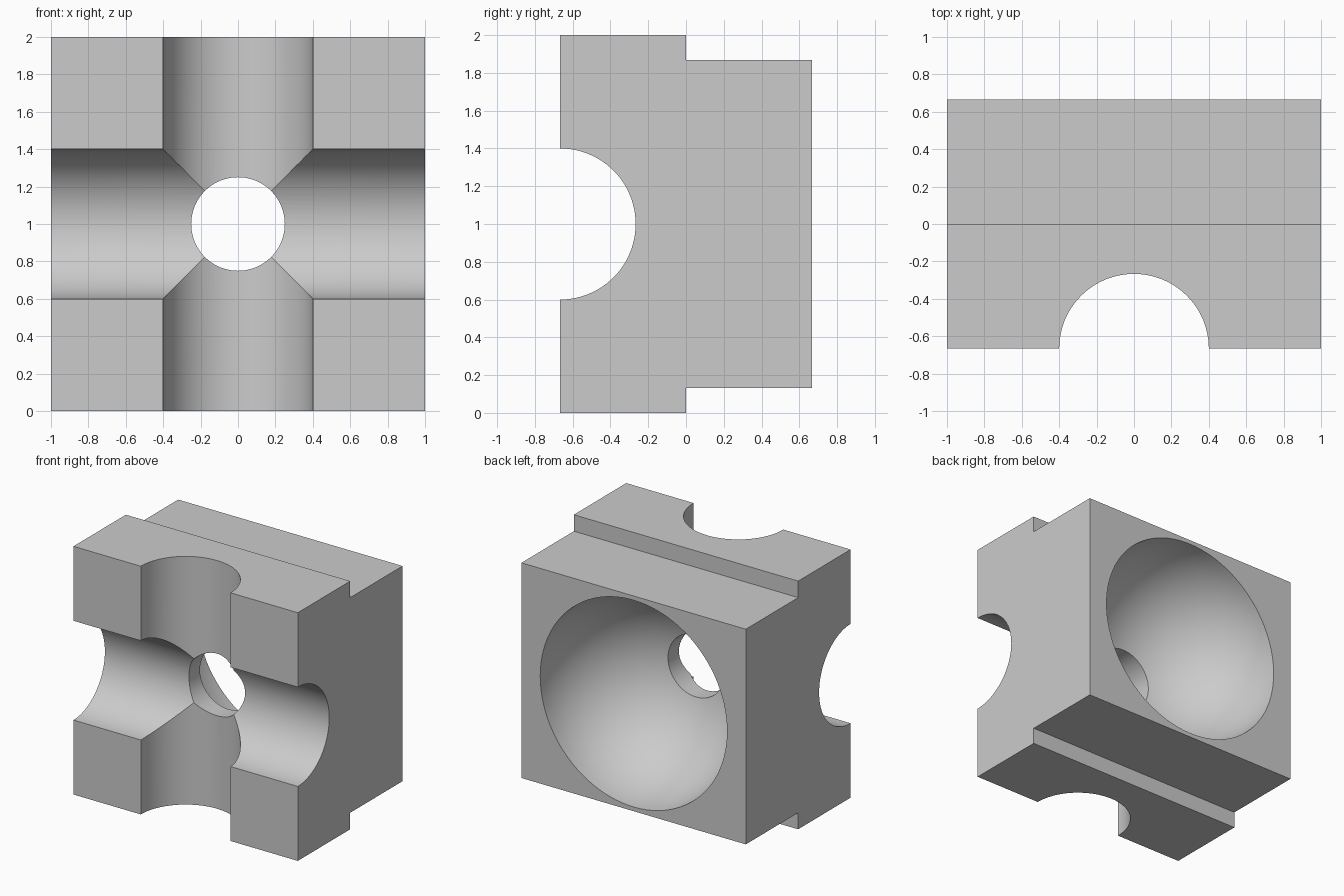
import bpy, bmesh
from math import pi, radians

if "Cube" in bpy.data.objects:
    bpy.data.objects.remove(bpy.data.objects["Cube"])

DEPTH = 2 / 3        # half the depth of the block
STEP = 0.133         # height of the rebate along the back

grey = bpy.data.materials.new("plain grey")
grey.use_nodes = True
colour = (0.6, 0.6, 0.6, 1)
grey.diffuse_color = colour
grey.node_tree.nodes["Principled BSDF"].inputs["Base Color"].default_value = colour

# Block: stepped side profile extruded along x
profile = [(-DEPTH, 0), (0, 0), (0, STEP), (DEPTH, STEP),
           (DEPTH, 2 - STEP), (0, 2 - STEP), (0, 2), (-DEPTH, 2)]
bm = bmesh.new()
side = bm.faces.new([bm.verts.new((-1, y, z)) for y, z in profile])
ends = bmesh.ops.extrude_face_region(bm, geom=[side])["geom"]
bmesh.ops.translate(bm, vec=(2, 0, 0),
                    verts=[v for v in ends if isinstance(v, bmesh.types.BMVert)])
bmesh.ops.recalc_face_normals(bm, faces=bm.faces)
mesh = bpy.data.meshes.new("socket_block")
bm.to_mesh(mesh)
bm.free()
mesh.materials.append(grey)
block = bpy.data.objects.new("socket_block", mesh)
bpy.context.collection.objects.link(block)


def cut(name):
    """Subtract the active object from the block, then discard it."""
    cutter = bpy.context.object
    cutter.name = name
    cutter.hide_render = True
    cutter.data.materials.append(grey)
    bpy.ops.object.select_all(action="DESELECT")
    block.select_set(True)
    bpy.context.view_layer.objects.active = block
    mod = block.modifiers.new(name, "BOOLEAN")
    mod.operation = "DIFFERENCE"
    mod.solver = "EXACT"
    mod.object = cutter
    bpy.ops.object.modifier_apply(modifier=mod.name)
    bpy.data.objects.remove(cutter)


def cut_cylinder(name, radius, y, rotation):
    bpy.ops.mesh.primitive_cylinder_add(vertices=96, radius=radius, depth=3,
                                        location=(0, y, 1), rotation=rotation)
    cut(name)


# Crossed half-round grooves on the front
cut_cylinder("upright_groove", 0.4, -DEPTH, (0, 0, 0))
cut_cylinder("level_groove", 0.4, -DEPTH, (0, pi / 2, 0))

# Hemispherical bowl in the back
bpy.ops.mesh.primitive_uv_sphere_add(segments=96, ring_count=48, radius=0.833,
                                     location=(0, DEPTH, 1), rotation=(pi / 2, 0, 0))
cut("bowl")

# Round hole from the grooves into the bowl
cut_cylinder("through_hole", 0.25, 0, (pi / 2, 0, 0))

bpy.ops.object.shade_smooth_by_angle(angle=radians(25))
